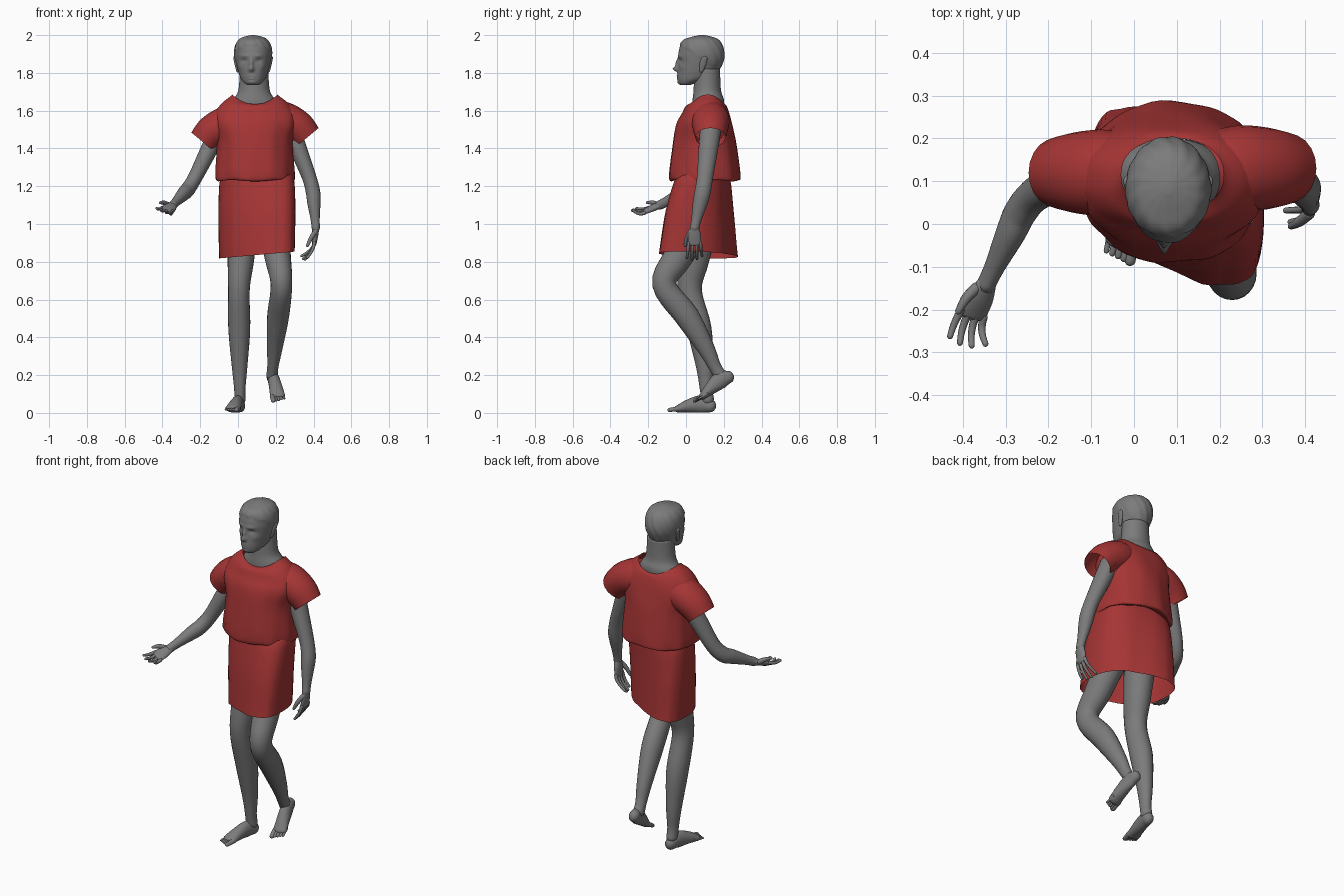
import bpy
import bmesh
from math import cos, sin, exp, tau, copysign
from mathutils import Vector

cube = bpy.data.objects.get("Cube")
if cube:
    bpy.data.objects.remove(cube, do_unlink=True)


def make_material(name, red, green, blue):
    material = bpy.data.materials.new(name)
    material.use_nodes = True
    material.diffuse_color = (red, green, blue, 1)
    shader = material.node_tree.nodes["Principled BSDF"]
    shader.inputs["Base Color"].default_value = material.diffuse_color
    return material


SKIN = make_material("grey skin", .2, .2, .2)
CLOTH = make_material("red cloth", .38, .035, .035)
ACROSS, BACK, UP = Vector((1, 0, 0)), Vector((0, 1, 0)), Vector((0, 0, 1))


def spline(rows, steps):
    """Smoothly interpolate rows of numbers."""
    smooth = []
    final = len(rows) - 1
    for index in range(final):
        before, start = rows[max(index - 1, 0)], rows[index]
        end, after = rows[index + 1], rows[min(index + 2, final)]
        for step in range(steps):
            t = step / steps
            smooth.append([b + t / 2 * (c - a + t * (2 * a - 5 * b + 4 * c - d + t * (3 * (b - c) + d - a)))
                           for a, b, c, d in zip(before, start, end, after)])
    smooth.append(list(rows[-1]))
    return smooth


def bridge(name, rings, material, closed):
    """Join a list of point rings into a smooth surface."""
    bm = bmesh.new()
    loops = [[bm.verts.new(point) for point in ring] for ring in rings]
    for lower, upper in zip(loops, loops[1:]):
        for i in range(len(lower)):
            bm.faces.new((lower[i - 1], lower[i], upper[i], upper[i - 1]))
    if closed:
        bm.faces.new(loops[0])
        bm.faces.new(loops[-1])
    bmesh.ops.recalc_face_normals(bm, faces=bm.faces)
    mesh = bpy.data.meshes.new(name)
    bm.to_mesh(mesh)
    bm.free()
    mesh.shade_smooth()
    mesh.materials.append(material)
    bpy.context.collection.objects.link(bpy.data.objects.new(name, mesh))


def tube(name, points, widths, depths, side=ACROSS, material=SKIN, closed=True, count=20):
    """Sweep an ellipse along a path; closed tubes get rounded ends."""
    rows = spline([(*p, w, d) for p, w, d in zip(points, widths, depths)], 5)
    path = [Vector(row[:3]) for row in rows]
    final = len(path) - 1
    rings = []
    for i, (*_, width, depth) in enumerate(rows):
        ahead = (path[min(i + 1, final)] - path[max(i - 1, 0)]).normalized()
        wide = (side - ahead * side.dot(ahead)).normalized()
        deep = ahead.cross(wide)

        def add_ring(angle=0, direction=1):
            middle = path[i] + ahead * (direction * min(width, depth) * sin(angle))
            turns = [tau * k / count for k in range(count)]
            rings.append([middle + cos(angle) * (wide * width * cos(t) + deep * depth * sin(t))
                          for t in turns])

        cap = (.5, 1, 1.4)
        if closed and i == 0:
            for angle in reversed(cap):
                add_ring(angle, -1)
        add_ring()
        if closed and i == final:
            for angle in cap:
                add_ring(angle)
    bridge(name, rings, material, closed)


def stack(name, middle, rows, shape=None, material=SKIN, closed=True, power=1, count=64):
    """Level rings about x = middle; rows hold half width, front y, back y, height."""
    def rounded(value):
        return copysign(abs(value) ** power, value)

    rows = spline(rows, 8)
    rings = []
    for i, (half, front, back, height) in enumerate(rows):
        ring = []
        for k in range(count):
            angle = tau * k / count
            point = Vector((middle + half * rounded(cos(angle)),
                            (front + back + (back - front) * rounded(sin(angle))) / 2, height))
            if shape:
                shape(point, angle, i / (len(rows) - 1))
            ring.append(point)
        rings.append(ring)
    bridge(name, rings, material, closed)


# Head features: offset from the middle, height, width, tallness, forward push
features = [(0, 1.82, .014, .012, .027), (0, 1.85, .011, .025, .017),
            (0, 1.785, .02, .005, .006), (0, 1.77, .016, .005, .005), (0, 1.75, .02, .01, .006)]
for side in (-1, 1):
    features += [(side * .04, 1.865, .018, .01, -.009), (side * .035, 1.89, .025, .008, .005),
                 (side * .06, 1.83, .015, .015, .005)]


def sculpt_head(point, angle, t):
    if point.y < .06:
        for offset, height, width, tall, push in features:
            across = (point.x - .07 - offset) / width
            point.y -= push * exp(-across ** 2 - ((point.z - height) / tall) ** 2)
    # Short hair stands slightly proud of the skull
    hairline = 1.92 - .65 * point.y + .005 * sin(9 * angle)
    grow = max(0, min(1, (point.z - hairline) * 50))
    grow *= .035 + .012 * sin(14 * angle + 60 * point.z)
    point.x += (point.x - .08) * grow
    point.y += (point.y - .08) * grow


stack("head", .08, [(.03, -.03, .02, 1.735), (.05, -.04, .07, 1.75), (.07, -.045, .15, 1.78),
                    (.09, -.04, .19, 1.85), (.097, -.04, .2, 1.9), (.092, -.03, .19, 1.945),
                    (.075, -.01, .17, 1.975), (.05, .03, .14, 1.99), (.01, .07, .1, 2)],
      sculpt_head, count=96)
for name, side in (("right_ear", -1), ("left_ear", 1)):
    path = [(.08 + side * reach, y, z) for reach, y, z in
            ((.082, .08, 1.81), (.091, .09, 1.85), (.097, .1, 1.88))]
    tube(name, path, (.007, .008, .008), (.01, .018, .014))

# Neck and body under the clothes
stack("neck_and_torso", .085, [(.15, .02, .2, .95), (.17, -.01, .2, 1.2), (.17, 0, .2, 1.5),
                               (.14, .03, .2, 1.61), (.11, .035, .2, 1.66),
                               (.083, .04, .185, 1.71), (.075, .045, .18, 1.82)])


# Tunic top, bloused over the waist, with a scooped neckline
def crease_top(point, angle, t):
    fold = (1 - t) * (.018 * sin(7 * angle + 9 * t) + .01 * sin(13 * angle - 5 * t))
    point.x += (point.x - .1) * fold
    point.y += (point.y - .1) * fold
    point.z += .025 * cos(2 * angle) * t ** 6 + .006 * sin(5 * angle) * (1 - t) ** 4


stack("tunic_top", .09, [(.18, -.05, .24, 1.245), (.205, -.08, .28, 1.23), (.21, -.09, .285, 1.27),
                         (.2, -.07, .265, 1.43), (.22, -.05, .245, 1.53), (.21, -.02, .23, 1.59),
                         (.17, 0, .215, 1.635), (.12, .03, .2, 1.66)],
      crease_top, CLOTH, closed=False, power=.9)

# Loose sleeves that continue the slope of the shoulders, the left one a little higher
for name, side in (("right_sleeve", -1), ("left_sleeve", 1)):
    path = [(.09 + side * reach, .125 + side * .005, 1.56 - drop + side * .012)
            for reach, drop in ((.06, 0), (.15, .02), (.225, .06), (.275, .115))]
    tube(name, path, (.08, .1, .095, .08), (.085, .095, .09, .08), BACK, CLOTH, closed=False)


# Skirt, slanted forward by the raised left knee
def drape_skirt(point, angle, t):
    point.y += (point.y - .08) * t * (.016 * sin(8 * angle) + .01 * sin(15 * angle + 3 * t))
    point.y -= .4 * (point.x - .1) * (.2 + .8 * t)
    point.z += .09 * (point.x - .1) * t


stack("skirt", .1, [(.19, -.045, .225, 1.26), (.2, -.06, .23, 1.2), (.204, -.09, .235, 1.05),
                    (.2, -.115, .245, .836)], drape_skirt, CLOTH, closed=False, power=.75)


def limb(name, joints, profile):
    """Two-bone limb; profile holds place along the bones, radius, backward swell."""
    top, bend, end = map(Vector, joints)
    path = [(top.lerp(bend, place) if place < 1 else bend.lerp(end, place - 1)) + BACK * swell
            for place, radius, swell in profile]
    radii = [radius for place, radius, swell in profile]
    tube(name, path, radii, [radius * 1.12 for radius in radii], count=24)


def hand(name, wrist, along, spread, curl):
    """Open hand with the thumb on the negative spread side."""
    wrist, along, spread = Vector(wrist), Vector(along).normalized(), Vector(spread).normalized()

    def place(forward, across, bend):
        return wrist + along * forward + spread * across + curl * bend

    tube(name + "_palm", [place(0, 0, 0), place(.04, 0, 0), place(.085, 0, 0)],
         (.024, .034, .036), (.018, .017, .012), spread)
    for finger, length in enumerate((.08, .088, .085, .07)):
        across = (finger - 1.5) * .02
        steps = [step / 3 for step in range(4)]
        path = [place(.08 + length * s, across * (1 + s / 3), (.03 + .01 * finger) * s * s) for s in steps]
        radii = [.01 - .003 * s for s in steps]
        tube(f"{name}_finger_{finger + 1}", path, radii, radii, spread, count=10)
    radii = (.014, .012, .008)
    tube(name + "_thumb", [place(.02, -.02, 0), place(.055, -.04, .02), place(.095, -.05, .035)],
         radii, radii, spread, count=10)


def foot(name, heel, ball, heading, inner):
    """Foot with an arched instep and five toes, big toe on the inner side."""
    heel, ball, heading = Vector(heel), Vector(ball), Vector(heading).normalized()
    path = [heel, heel.lerp(ball, .3) + UP * .015, heel.lerp(ball, .7) + UP * .01, ball]
    tube(name, path, (.029, .031, .036, .04), (.034, .046, .034, .02))
    for toe in range(5):
        size = .014 if toe == 0 else .011 - .001 * toe
        root = ball + ACROSS * inner * (.028 - .015 * toe) - heading * .006 * toe
        tip = root + heading * .048 - UP * .004
        tube(f"{name}_toe_{toe + 1}", [root, tip], (size, size * .9), (size, size * .8), count=10)


# Arms: left hangs down, right reaches forward with the palm up
ARM = [(0, .05, 0), (.4, .045, 0), (.85, .038, 0), (1.15, .038, 0), (1.4, .035, 0), (1.8, .024, 0),
       (2, .022, 0)]
left_wrist, right_wrist = (.412, .045, .98), (-.345, -.14, 1.1)
limb("left_arm", [(.28, .13, 1.5), (.395, .095, 1.2), left_wrist], ARM)
limb("right_arm", [(-.1, .14, 1.5), (-.25, .06, 1.2), right_wrist], ARM)
hand("left_hand", left_wrist, (-.1, 0, -1), BACK, -ACROSS)
hand("right_hand", right_wrist, (-.4, -.85, -.35), (.75, -.3, -.4), Vector((.4, 0, .7)))

# Legs: right carries the weight, left is lifted behind
LEG = [(0, .085, 0), (.6, .07, -.01), (1, .057, -.01), (1.35, .058, .01), (1.7, .041, .01),
       (1.9, .03, 0), (2, .03, 0)]
limb("right_leg", [(.03, .09, 1.05), (.005, .03, .65), (.01, .115, .07)], LEG)
limb("left_leg", [(.18, .08, 1.05), (.23, -.105, .68), (.18, .18, .2)], LEG)
foot("right_foot", (.01, .13, .036), (-.028, -.04, .022), (-.2, -1, -.05), 1)
foot("left_foot", (.18, .225, .19), (.21, .09, .09), (.1, -.85, -.4), -1)
